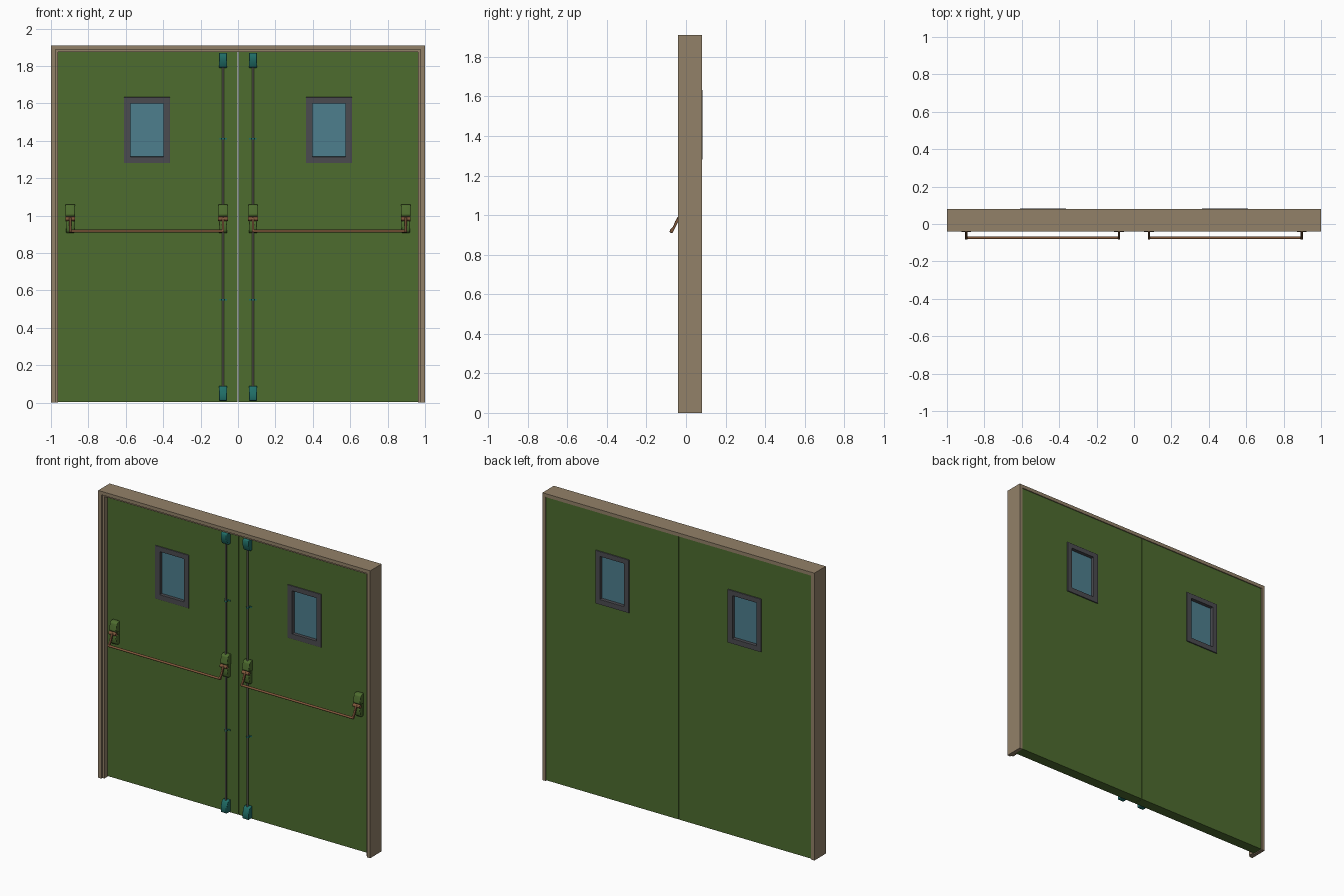
import bpy, bmesh, math
from mathutils import Matrix, Vector

if "Cube" in bpy.data.objects:
    bpy.data.objects.remove(bpy.data.objects["Cube"])


def mat(name, rgb):
    m = bpy.data.materials.new(name)
    m.diffuse_color = (*rgb, 1)
    m.use_nodes = True
    m.node_tree.nodes["Principled BSDF"].inputs["Base Color"].default_value = m.diffuse_color
    return m


GREEN = mat("green_paint", (0.075, 0.15, 0.028))
BEIGE = mat("beige_frame", (0.29, 0.22, 0.14))
GLASS = mat("glass", (0.075, 0.21, 0.27))
DARK = mat("dark_trim", (0.07, 0.07, 0.08))
TEAL = mat("teal_latch", (0.015, 0.16, 0.14))
BROWN = mat("bronze", (0.22, 0.1, 0.045))
STEEL = mat("rod_steel", (0.13, 0.13, 0.1))


def finish(name, bm, m, bevel=0, smooth=False):
    bmesh.ops.recalc_face_normals(bm, faces=bm.faces)
    me = bpy.data.meshes.new(name)
    bm.to_mesh(me)
    bm.free()
    me.materials.append(m)
    ob = bpy.data.objects.new(name, me)
    bpy.context.collection.objects.link(ob)
    if bevel:
        b = ob.modifiers.new("bevel", 'BEVEL')
        b.width, b.segments = bevel, 2
    if smooth:
        bpy.ops.object.select_all(action='DESELECT')
        ob.select_set(True)
        bpy.context.view_layer.objects.active = ob
        bpy.ops.object.shade_smooth_by_angle(angle=math.radians(40))
    return ob


def extrude(name, pts, axis, a, b, m, bevel=0, smooth=False):
    """Profile in xz pushed along y, or profile in yz pushed along x."""
    bm = bmesh.new()
    place = (lambda p: (p[0], a, p[1])) if axis == 'y' else (lambda p: (a, p[0], p[1]))
    f = bm.faces.new([bm.verts.new(place(p)) for p in pts])
    ext = bmesh.ops.extrude_face_region(bm, geom=[f])
    vec = Vector((0, b - a, 0) if axis == 'y' else (b - a, 0, 0))
    bmesh.ops.translate(bm, vec=vec, verts=[v for v in ext["geom"] if isinstance(v, bmesh.types.BMVert)])
    return finish(name, bm, m, bevel, smooth)


def rect(x0, x1, z0, z1):
    return [(x0, z0), (x1, z0), (x1, z1), (x0, z1)]


def ring(name, outer, inner, y0, y1, m, bevel=0):
    """Rectangular panel with a rectangular hole."""
    bm = bmesh.new()
    loops = [[bm.verts.new((x, y, z)) for x, z in r]
             for r, y in ((outer, y0), (outer, y1), (inner, y1), (inner, y0))]
    for k in range(4):
        p, q = loops[k], loops[(k + 1) % 4]
        for i in range(4):
            j = (i + 1) % 4
            bm.faces.new((p[i], p[j], q[j], q[i]))
    return finish(name, bm, m, bevel)


def rod(name, p, q, r, m, sides=16):
    p, q = Vector(p), Vector(q)
    bm = bmesh.new()
    rot = (q - p).to_track_quat('Z', 'Y').to_matrix().to_4x4()
    bmesh.ops.create_cone(bm, cap_ends=True, segments=sides, radius1=r, radius2=r,
                          depth=(q - p).length, matrix=Matrix.Translation((p + q) / 2) @ rot)
    return finish(name, bm, m, smooth=True)


def portal(name, xo, zo, xi, zi, y0, y1):
    pts = [(-xo, 0), (-xo, zo), (xo, zo), (xo, 0), (xi, 0), (xi, zi), (-xi, zi), (-xi, 0)]
    return extrude(name, pts, 'y', y0, y1, BEIGE)


# Door frame and inner stop
portal("door_frame", 1.0, 1.91, 0.977, 1.887, -0.04, 0.08)
portal("door_stop", 0.977, 1.887, 0.963, 1.874, -0.028, 0.005)

FACE = 0.006
# Profiles (y, z) of the hardware
upper_housing = [(FACE, 1.06), (-0.018, 1.06), (-0.03, 1.05), (-0.039, 1.005), (-0.034, 0.996), (FACE, 0.99)]
lower_housing = [(FACE, 0.975), (-0.028, 0.97), (-0.033, 0.955), (-0.026, 0.918), (-0.015, 0.906), (FACE, 0.906)]
foot_latch = [(FACE, 0.01), (-0.034, 0.01), (-0.038, 0.018), (-0.038, 0.05), (-0.025, 0.084), (-0.015, 0.09), (FACE, 0.09)]
arm_shape = [(-0.022, 0.992), (-0.042, 0.991), (-0.055, 0.968), (-0.066, 0.94), (-0.08, 0.926),
             (-0.083, 0.916), (-0.077, 0.909), (-0.068, 0.911), (-0.058, 0.93), (-0.046, 0.955), (-0.036, 0.974)]

for s, side in ((-1, "left"), (1, "right")):
    span = lambda a, b: sorted((s * a, s * b))

    # Leaf with window
    ring(side + "_door_leaf", rect(*span(0.002, 0.975), 0.004, 1.885),
         rect(*span(0.385, 0.59), 1.3, 1.615), FACE, 0.076, GREEN)
    ring(side + "_window_frame", rect(*span(0.363, 0.61), 1.28, 1.633),
         rect(*span(0.399, 0.575), 1.315, 1.6), 0.0, 0.083, DARK, 0.002)
    extrude(side + "_window_glass", rect(*span(0.392, 0.582), 1.308, 1.607), 'y', 0.022, 0.06, GLASS)

    # Vertical rods, clips and end latches
    x = s * 0.08
    rod(side + "_upper_rod", (x, -0.014, 1.0), (x, -0.014, 1.8), 0.006, STEEL)
    rod(side + "_lower_rod", (x, -0.014, 0.08), (x, -0.014, 0.965), 0.006, STEEL)
    for z in (0.55, 1.41):
        extrude(side + "_rod_clip", rect(x - 0.02, x + 0.02, z - 0.004, z + 0.004), 'y', 0.003, FACE + 0.001, TEAL)
        rod(side + "_clip_collar", (x, -0.014, z - 0.004), (x, -0.014, z + 0.004), 0.009, TEAL)
        extrude(side + "_clip_web", rect(x - 0.006, x + 0.006, z - 0.004, z + 0.004), 'y', -0.012, FACE, TEAL)
    extrude(side + "_bottom_latch", foot_latch, 'x', x - 0.022, x + 0.022, TEAL, 0.004, True)
    extrude(side + "_top_latch", [(y, 1.88 - z) for y, z in foot_latch], 'x',
            x - 0.022, x + 0.022, TEAL, 0.004, True)

    # Push bar with housings, pivots and arms
    for x in (s * 0.08, s * 0.897):
        extrude(side + "_mount_plate", rect(x - 0.02, x + 0.02, 0.92, 1.04), 'y', -0.014, FACE, GREEN)
        extrude(side + "_upper_housing", upper_housing, 'x', x - 0.025, x + 0.025, GREEN, 0.004, True)
        extrude(side + "_lower_housing", lower_housing, 'x', x - 0.022, x + 0.022, GREEN, 0.004, True)
        rod(side + "_pivot", (x - 0.026, -0.032, 0.983), (x + 0.026, -0.032, 0.983), 0.011, BROWN)
        extrude(side + "_bar_arm", arm_shape, 'x', x - 0.006, x + 0.006, BROWN, 0.002, True)
    rod(side + "_push_bar", (s * 0.08, -0.074, 0.917), (s * 0.897, -0.074, 0.917), 0.0075, BROWN)
